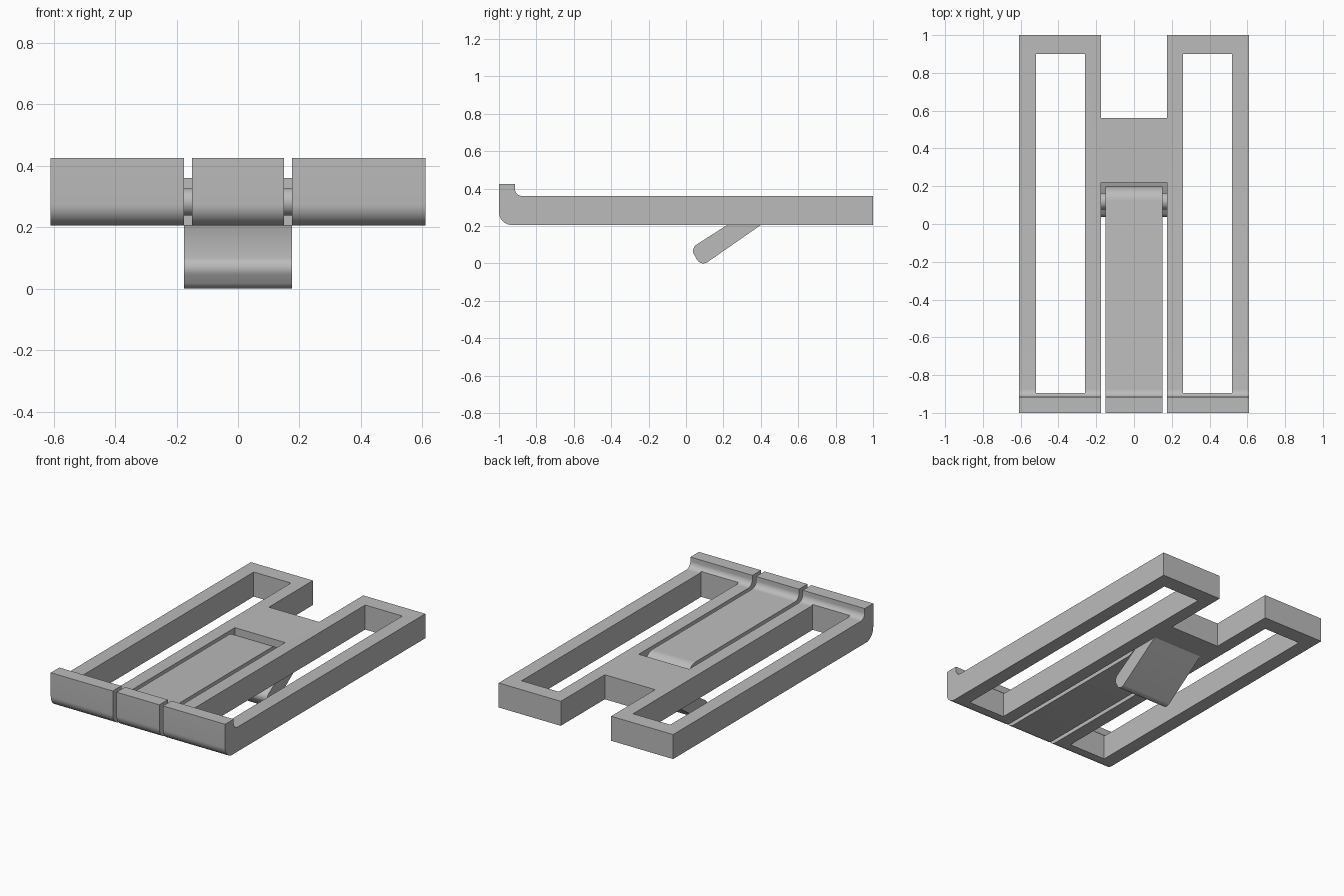
import bpy, bmesh
from math import radians, sin, cos

cube = bpy.data.objects.get("Cube")
if cube:
    bpy.data.objects.remove(cube)

grey = bpy.data.materials.new("plain grey")
grey.use_nodes = True
colour = (0.5, 0.5, 0.5, 1)
grey.diffuse_color = colour
grey.node_tree.nodes["Principled BSDF"].inputs["Base Color"].default_value = colour

BOTTOM, TOP, LIP = 0.205, 0.36, 0.425
PIN_Y, PIN_Z = 0.12, 0.2825
SLOT = 0.176


def arc(y, z, r, start, end, n=10):
    """Points of an arc in the side plane."""
    angles = [radians(start + (end - start) * i / n) for i in range(n + 1)]
    return [(y + r * cos(a), z + r * sin(a)) for a in angles]


def prism(name, profile, x0, x1):
    """Extrude a side profile (y, z) across x."""
    bm = bmesh.new()
    face = bm.faces.new([bm.verts.new((x0, y, z)) for y, z in profile])
    side = bmesh.ops.extrude_face_region(bm, geom=[face])["geom"]
    moved = [v for v in side if isinstance(v, bmesh.types.BMVert)]
    bmesh.ops.translate(bm, verts=moved, vec=(x1 - x0, 0, 0))
    bmesh.ops.recalc_face_normals(bm, faces=bm.faces)
    mesh = bpy.data.meshes.new(name)
    bm.to_mesh(mesh)
    bm.free()
    obj = bpy.data.objects.new(name, mesh)
    bpy.context.collection.objects.link(obj)
    mesh.materials.append(grey)
    return obj


def smooth(obj):
    bpy.ops.object.select_all(action="DESELECT")
    obj.select_set(True)
    bpy.context.view_layer.objects.active = obj
    bpy.ops.object.shade_smooth_by_angle(angle=radians(35))


def cut(obj, x0, x1, y0, y1):
    """Cut a rectangular opening right through from above."""
    cutter = prism("cutter", [(y0, 0), (y1, 0), (y1, 1), (y0, 1)], x0, x1)
    mod = obj.modifiers.new("opening", "BOOLEAN")
    mod.operation, mod.solver, mod.object = "DIFFERENCE", "EXACT", cutter
    bpy.context.view_layer.objects.active = obj
    bpy.ops.object.modifier_apply(modifier=mod.name)
    bpy.data.objects.remove(cutter)


# Shared front end: rounded underside, raised lip, hollow behind the lip
front_end = ([(-1, LIP)] + arc(-0.93, BOTTOM + 0.07, 0.07, 180, 270))
lip_back = arc(-0.875, TOP + 0.04, 0.04, 270, 180) + [(-0.915, LIP)]

# Frame with two long windows, a tongue slot and a rear notch
frame = prism("frame", front_end + [(1, BOTTOM), (1, TOP)] + lip_back, -0.61, 0.61)
cut(frame, -SLOT, SLOT, -1.1, 0.22)
cut(frame, -SLOT, SLOT, 0.56, 1.1)
for side in (-1, 1):
    cut(frame, min(side * 0.26, side * 0.52), max(side * 0.26, side * 0.52), -0.895, 0.9)
smooth(frame)

# Hinged tongue, rounded around the pin at its rear
tongue = prism("hinged_tongue",
               front_end + arc(PIN_Y, PIN_Z, (TOP - BOTTOM) / 2, -90, 90, 20) + lip_back,
               -0.15, 0.15)
smooth(tongue)

# Hinge pin stubs bridging the gaps
for name, side in (("right_hinge_pin", -1), ("left_hinge_pin", 1)):
    pin = prism(name, arc(PIN_Y, PIN_Z, 0.044, 0, 348.75, 31), side * 0.15, side * SLOT)
    smooth(pin)

# Slanted stop leg under the frame, with a rounded tip
leg = prism("stop_leg",
            [(0.4, BOTTOM), (0.22, BOTTOM)]
            + arc(0.078, 0.067, 0.04, 124, 214, 8)
            + arc(0.093, 0.04, 0.04, 214, 304, 8), -SLOT, SLOT)
smooth(leg)
